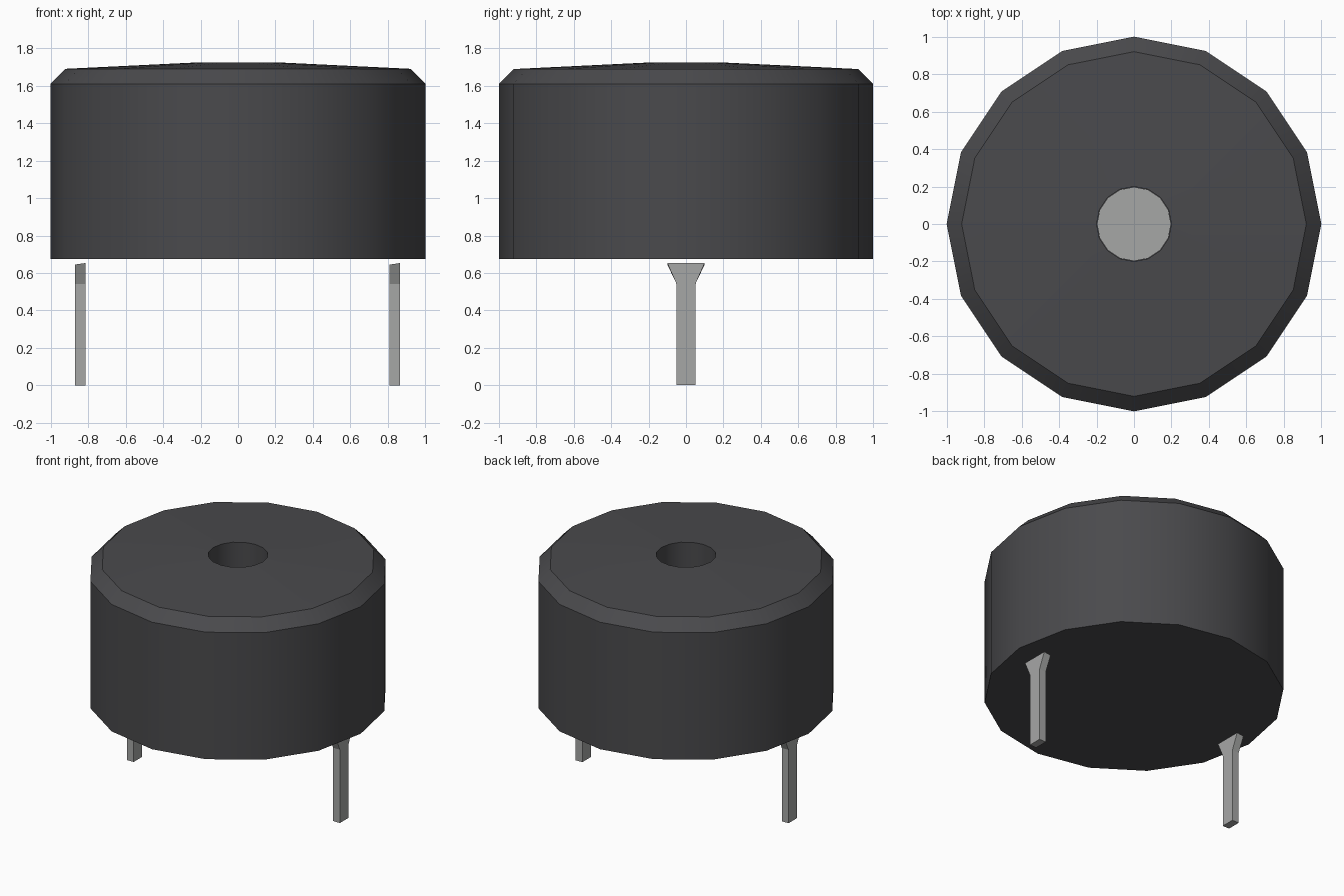
import bpy, bmesh, math

if "Cube" in bpy.data.objects:
    bpy.data.objects.remove(bpy.data.objects["Cube"], do_unlink=True)


def material(name, rgb):
    m = bpy.data.materials.new(name)
    m.use_nodes = True
    m.diffuse_color = (*rgb, 1)
    m.node_tree.nodes["Principled BSDF"].inputs["Base Color"].default_value = (*rgb, 1)
    return m


BLACK = material("dark plastic", (0.068, 0.068, 0.073))
METAL = material("grey metal", (0.38, 0.385, 0.38))
SIDES = 16


def finish(name, bm, mat):
    bmesh.ops.recalc_face_normals(bm, faces=bm.faces)
    mesh = bpy.data.meshes.new(name)
    bm.to_mesh(mesh)
    bm.free()
    mesh.materials.append(mat)
    obj = bpy.data.objects.new(name, mesh)
    bpy.context.collection.objects.link(obj)
    return obj


def lathe(name, profile, mat):
    """Turn a (radius, height) profile around z and cap both ends."""
    bm = bmesh.new()
    rings = []
    for r, z in profile:
        angles = [2 * math.pi * i / SIDES for i in range(SIDES)]
        rings.append([bm.verts.new((r * math.cos(a), r * math.sin(a), z)) for a in angles])
    for low, high in zip(rings, rings[1:]):
        for i in range(SIDES):
            j = (i + 1) % SIDES
            bm.faces.new((low[i], low[j], high[j], high[i]))
    bm.faces.new(rings[0])
    bm.faces.new(rings[-1])
    return finish(name, bm, mat)


def pin(name, x0, x1):
    """Flat pin that flares out at its top, with a slightly slanted top edge."""
    outline = [(-0.05, 0), (0.05, 0), (0.05, 0.54), (0.10, 0.65), (-0.10, 0.65), (-0.05, 0.54)]
    bm = bmesh.new()
    outer = [bm.verts.new((x0, y, z - (0.005 if z > 0.6 else 0))) for y, z in outline]
    inner = [bm.verts.new((x1, y, z + (0.003 if z > 0.6 else 0))) for y, z in outline]
    bm.faces.new(outer)
    bm.faces.new(inner)
    for i in range(len(outline)):
        j = (i + 1) % len(outline)
        bm.faces.new((outer[i], outer[j], inner[j], inner[i]))
    return finish(name, bm, METAL)


# Chamfered can with a shallow cone top and a round sound hole
housing = lathe("housing", [(1, 0.675), (1, 1.61), (0.92, 1.69), (0.2, 1.725), (0.2, 1.44)], BLACK)
bpy.context.view_layer.objects.active = housing
housing.select_set(True)
bpy.ops.object.shade_smooth_by_angle(angle=math.radians(30))
housing.select_set(False)

# Metal membrane seen at the bottom of the hole
lathe("membrane", [(0.198, 1.441), (0.198, 1.449)], METAL)

# Two connection pins
pin("right_pin", -0.87, -0.815)
pin("left_pin", 0.81, 0.865)
